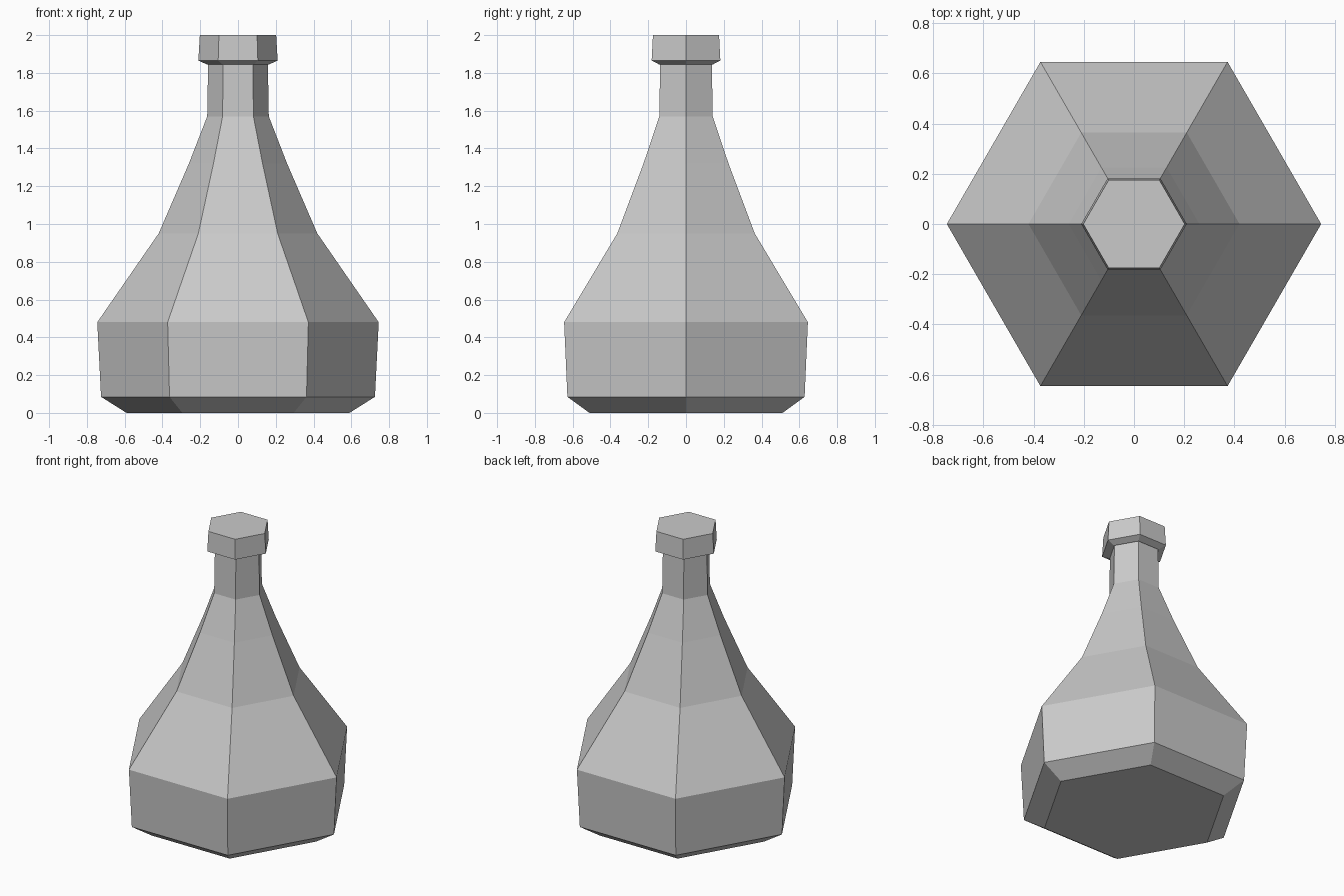
import bpy
import bmesh
from math import cos, sin, tau

SIDES = 6

cube = bpy.data.objects.get("Cube")
if cube:
    bpy.data.objects.remove(cube, do_unlink=True)

grey = bpy.data.materials.new("plain_grey")
grey.use_nodes = True
colour = (0.59, 0.59, 0.59, 1)
grey.diffuse_color = colour
grey.node_tree.nodes["Principled BSDF"].inputs["Base Color"].default_value = colour


def hexagonal_solid(name, profile):
    """Stack hexagonal rings of (radius, height) into a closed flat-shaded solid."""
    bm = bmesh.new()
    rings = [[bm.verts.new((r * cos(tau * i / SIDES), r * sin(tau * i / SIDES), z))
              for i in range(SIDES)] for r, z in profile]
    for low, high in zip(rings, rings[1:]):
        for i in range(SIDES):
            j = (i + 1) % SIDES
            bm.faces.new((low[i], low[j], high[j], high[i]))
    bm.faces.new(rings[0][::-1])
    bm.faces.new(rings[-1])
    mesh = bpy.data.meshes.new(name)
    bm.to_mesh(mesh)
    bm.free()
    mesh.materials.append(grey)
    obj = bpy.data.objects.new(name, mesh)
    bpy.context.collection.objects.link(obj)
    return obj


# Bottle: chamfered foot, wide belly, tapering shoulders and slim neck
hexagonal_solid("bottle_body", [
    (0.59, 0), (0.725, 0.085), (0.745, 0.48), (0.42, 0.95),
    (0.26, 1.32), (0.163, 1.57), (0.158, 1.86)])

# Stopper: flared underside and slightly tapered sides
hexagonal_solid("bottle_stopper", [(0.165, 1.845), (0.21, 1.865), (0.202, 2)])
